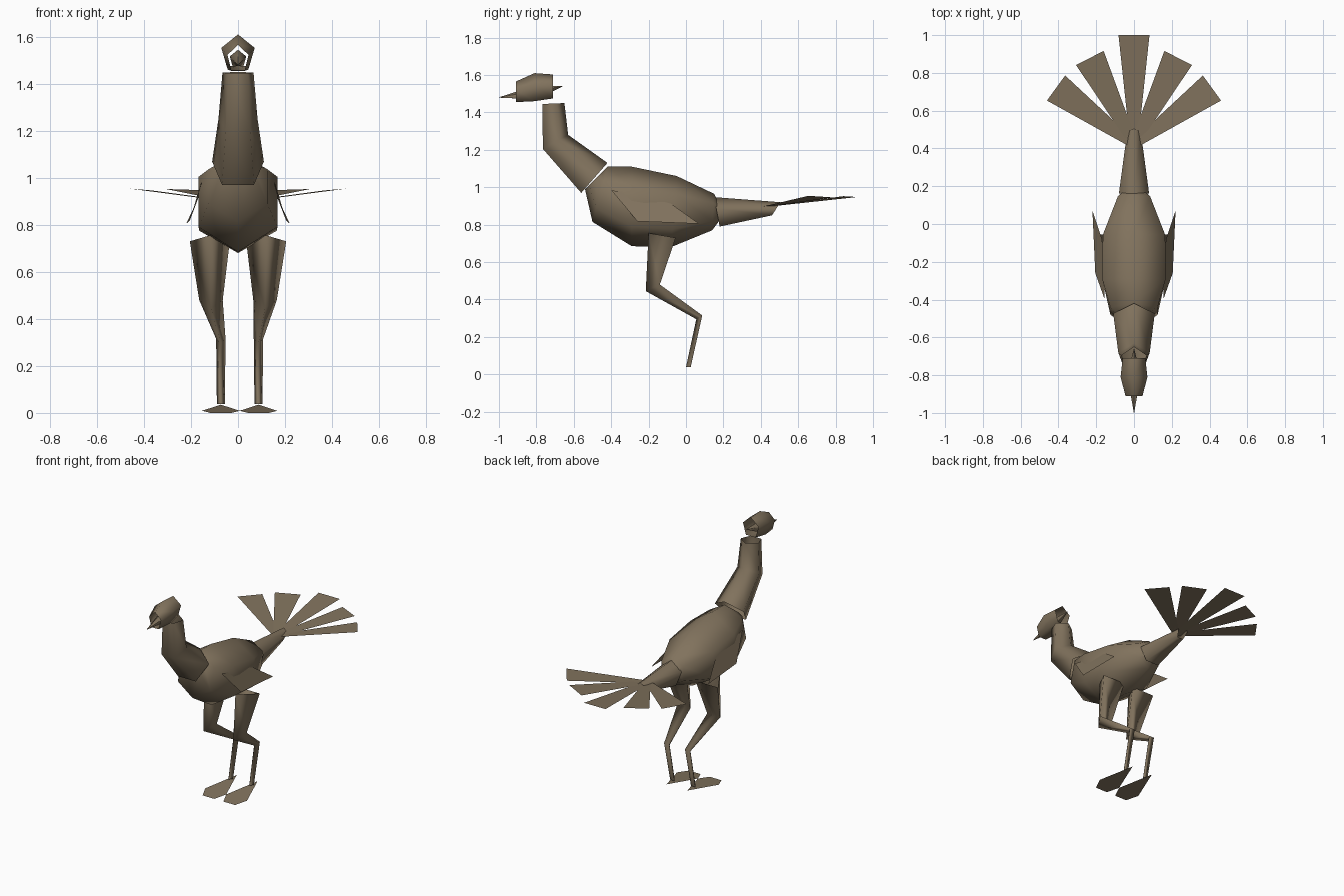
import bpy
import math

if "Cube" in bpy.data.objects:
    bpy.data.objects.remove(bpy.data.objects["Cube"])

brown = bpy.data.materials.new("brown plumage")
brown.diffuse_color = (0.22, 0.17, 0.11, 1)
brown.use_nodes = True
brown.node_tree.nodes["Principled BSDF"].inputs["Base Color"].default_value = brown.diffuse_color


def make(name, verts, faces, smooth=True):
    mesh = bpy.data.meshes.new(name)
    mesh.from_pydata(verts, [], faces)
    mesh.materials.append(brown)
    for p in mesh.polygons:
        p.use_smooth = smooth
    mesh.update()
    obj = bpy.data.objects.new(name, mesh)
    bpy.context.collection.objects.link(obj)
    return obj


def tube(name, sides, rings):
    """Open loft; each ring is (point (y, z), opposite (y, z), half width, centre x)."""
    angles = [2 * math.pi * i / sides for i in range(sides)]
    low = min(math.cos(a) for a in angles)
    wide = max(math.sin(a) for a in angles)
    verts, faces = [], []
    for (ty, tz), (by, bz), w, cx in rings:
        for a in angles:
            t = (math.cos(a) - low) / (1 - low)
            verts.append((cx + w * math.sin(a) / wide,
                          by + (ty - by) * t, bz + (tz - bz) * t))
    for r in range(len(rings) - 1):
        for i in range(sides):
            j = (i + 1) % sides
            faces.append((r * sides + i, r * sides + j,
                          (r + 1) * sides + j, (r + 1) * sides + i))
    obj = tube_normals(make(name, verts, faces))
    return obj


def tube_normals(obj):
    """Point the faces of a tube outward."""
    import bmesh
    bm = bmesh.new()
    bm.from_mesh(obj.data)
    bmesh.ops.recalc_face_normals(bm, faces=bm.faces)
    bm.to_mesh(obj.data)
    bm.free()
    return obj


# Torso, hexagonal
tube("body", 6, [
    ((-0.45, 1.08), (-0.54, 0.99), 0.07, 0),
    ((-0.42, 1.11), (-0.50, 0.815), 0.125, 0),
    ((-0.29, 1.11), (-0.29, 0.685), 0.168, 0),
    ((-0.05, 1.06), (-0.08, 0.68), 0.165, 0),
    ((0.15, 0.965), (0.14, 0.77), 0.085, 0),
    ((0.185, 0.90), (0.185, 0.83), 0.04, 0)])

# Neck, pentagonal with its ridge at the back
tube("neck", 5, [
    ((-0.42, 1.13), (-0.56, 0.97), 0.11, 0),
    ((-0.63, 1.28), (-0.765, 1.205), 0.083, 0),
    ((-0.65, 1.45), (-0.768, 1.445), 0.066, 0)])

# Head shell, open at both ends
tube("head", 5, [
    ((-0.91, 1.565), (-0.91, 1.455), 0.045, 0),
    ((-0.81, 1.61), (-0.81, 1.46), 0.071, 0),
    ((-0.71, 1.603), (-0.71, 1.475), 0.06, 0)])

# Beak spindle running through the head
tube("beak", 5, [
    ((-1.0, 1.481), (-1.0, 1.479), 0.001, 0),
    ((-0.80, 1.545), (-0.80, 1.47), 0.035, 0),
    ((-0.66, 1.541), (-0.66, 1.539), 0.001, 0)])

# Tail stump
tube("tail", 5, [
    ((0.15, 0.947), (0.18, 0.79), 0.08, 0),
    ((0.505, 0.92), (0.46, 0.85), 0.036, 0)])

# Tail fan of five flat feathers
for n, (deg, length) in enumerate([(-54, 0.51), (-27, 0.515), (0, 0.58),
                                   (27, 0.515), (54, 0.51)]):
    s, c = math.sin(math.radians(deg)), math.cos(math.radians(deg))
    pts = []
    for d, w, z in [(0, -0.02, 0.895), (0, 0.02, 0.895),
                    (length, 0.082, 0.95), (length, -0.082, 0.95)]:
        z += 0.06 * w * s if d else 0
        pts.append((d * s + w * c, 0.42 + d * c - w * s, z))
    make(f"tail_feather_{n + 1}", pts, [(0, 1, 2, 3)], False)

# Paired legs, feet and wings
for side, label in ((1, "right"), (-1, "left")):
    hip, shank = side * 0.12, side * 0.08 + 0.007
    tube(f"{label}_leg", 3, [
        ((-0.20, 0.755), (-0.055, 0.73), 0.085, hip),
        ((-0.215, 0.445), (-0.14, 0.48), 0.05, side * 0.115),
        ((0.055, 0.295), (0.087, 0.315), 0.02, shank),
        ((0.0, 0.038), (0.025, 0.038), 0.017, shank)])

    outline = [(0, 0.09), (-0.08, -0.14), (-0.045, -0.22),
               (0.045, -0.22), (0.08, -0.14)]
    make(f"{label}_foot",
         [(shank + x, y, 0.035 * (y + 0.22) / 0.31) for x, y in outline],
         [(0, 1, 2, 3, 4)], False)

    wing = [(0.155, -0.40, 0.985), (0.205, -0.26, 0.818),
            (0.22, 0.07, 0.805), (0.17, -0.08, 0.912), (0.155, -0.21, 0.947)]
    order = (0, 1, 2, 3, 4) if side > 0 else (4, 3, 2, 1, 0)
    make(f"{label}_wing", [(side * x, y, z) for x, y, z in wing], [order], False)
